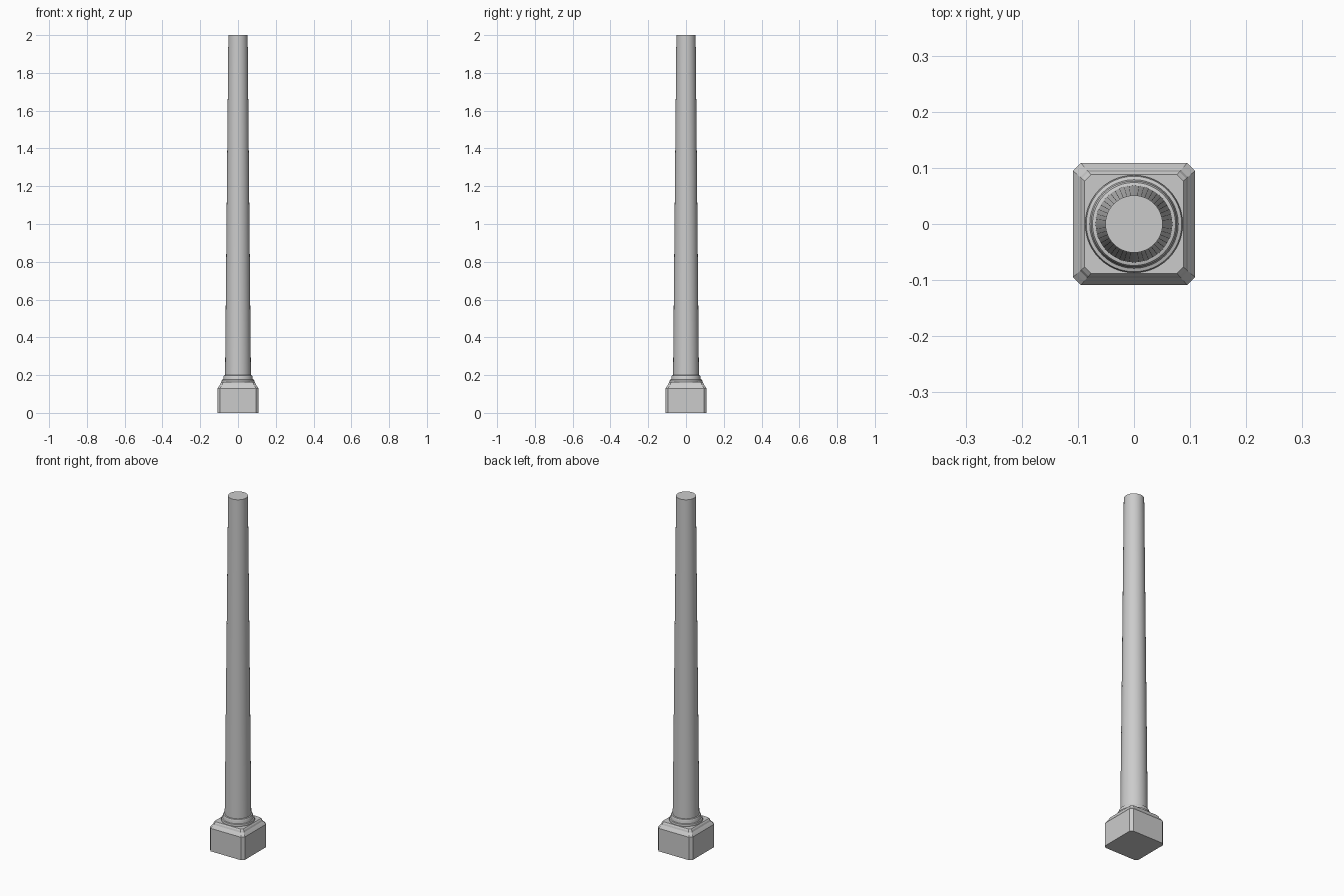
import bpy, bmesh, math

if "Cube" in bpy.data.objects:
    bpy.data.objects.remove(bpy.data.objects["Cube"])

stone = bpy.data.materials.new("grey stone")
stone.diffuse_color = (0.6, 0.6, 0.6, 1)
stone.use_nodes = True
stone.node_tree.nodes["Principled BSDF"].inputs["Base Color"].default_value = stone.diffuse_color


def loft(name, rings, smooth=False):
    """Skin a stack of equal-sized rings and cap both ends."""
    bm = bmesh.new()
    loops = [[bm.verts.new(p) for p in ring] for ring in rings]
    n = len(loops[0])
    for a, b in zip(loops, loops[1:]):
        for i in range(n):
            j = (i + 1) % n
            bm.faces.new((a[i], a[j], b[j], b[i]))
    bm.faces.new(loops[0][::-1])
    bm.faces.new(loops[-1])
    me = bpy.data.meshes.new(name)
    bm.to_mesh(me)
    bm.free()
    me.materials.append(stone)
    ob = bpy.data.objects.new(name, me)
    bpy.context.collection.objects.link(ob)
    if smooth:
        bpy.context.view_layer.objects.active = ob
        ob.select_set(True)
        bpy.ops.object.shade_smooth_by_angle(angle=math.radians(30))
        ob.select_set(False)
    return ob


def chamfered_square(h, c, z):
    k = h - c
    return [(h, -k, z), (h, k, z), (k, h, z), (-k, h, z),
            (-h, k, z), (-h, -k, z), (-k, -h, z), (k, -h, z)]


def circle(r, z, n=48):
    return [(r * math.cos(2 * math.pi * i / n), r * math.sin(2 * math.pi * i / n), z)
            for i in range(n)]


# Square plinth with moulded, chamfered top
plinth = [(0.109, 0), (0.109, 0.13), (0.102, 0.14), (0.096, 0.148),
          (0.093, 0.157), (0.088, 0.164)]
loft("plinth", [chamfered_square(h, 0.014 * h / 0.109, z) for h, z in plinth])

# Round base mouldings
mould = [(0.085, 0.16), (0.087, 0.168), (0.085, 0.175), (0.079, 0.177),
         (0.077, 0.184), (0.077, 0.192), (0.074, 0.198), (0.068, 0.2)]
loft("base_moulding", [circle(r, z) for r, z in mould], True)

# Tapered shaft
loft("shaft", [circle(0.0685, 0.19), circle(0.051, 2.0)], True)
